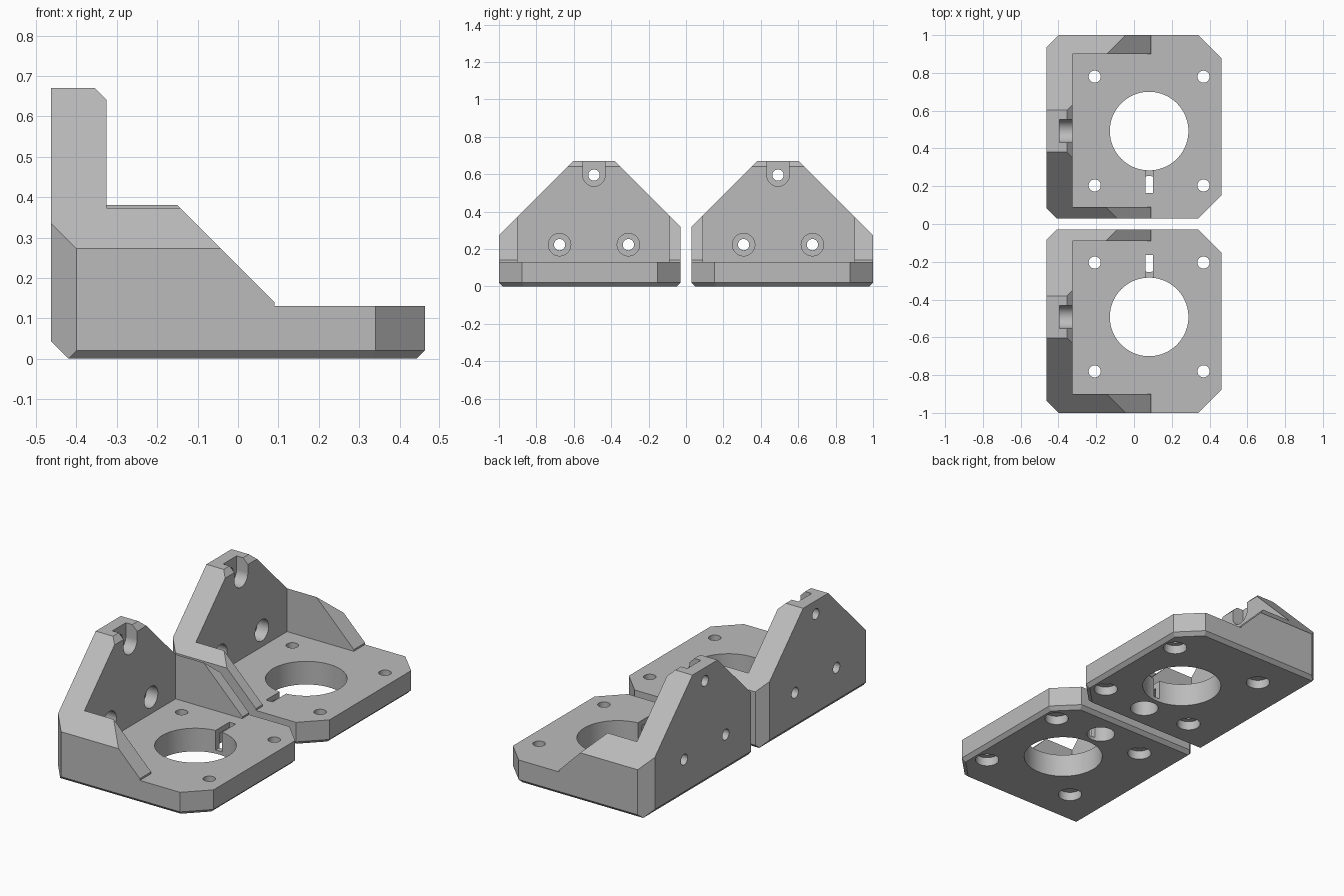
import bpy, bmesh, math
from mathutils import Vector

if "Cube" in bpy.data.objects:
    bpy.data.objects.remove(bpy.data.objects["Cube"], do_unlink=True)

grey = bpy.data.materials.new("plain grey")
grey.use_nodes = True
colour = (0.5, 0.5, 0.5, 1)
grey.diffuse_color = colour
grey.node_tree.nodes["Principled BSDF"].inputs["Base Color"].default_value = colour

X0, X1, Y0, Y1, TOP = -0.4625, 0.4625, 0.03, 1.0, 0.67
WALL, PLATE, MID, BORE = -0.325, 0.13, 0.492, 0.08


def add_object(name, bm):
    bmesh.ops.recalc_face_normals(bm, faces=bm.faces[:])
    mesh = bpy.data.meshes.new(name)
    bm.to_mesh(mesh)
    bm.free()
    ob = bpy.data.objects.new(name, mesh)
    bpy.context.collection.objects.link(ob)
    return ob


def prism(axis, points, lo, hi):
    """Extrude a 2D outline along an axis; the outline uses the other two axes in order."""
    bm = bmesh.new()

    def place(p, d):
        co = list(p)
        co.insert("xyz".index(axis), d)
        return bm.verts.new(co)

    face = bm.faces.new([place(p, lo) for p in points])
    ext = bmesh.ops.extrude_face_region(bm, geom=[face])
    shift = Vector([hi - lo if a == axis else 0 for a in "xyz"])
    bmesh.ops.translate(bm, vec=shift,
                        verts=[v for v in ext["geom"] if isinstance(v, bmesh.types.BMVert)])
    ob = add_object("cutter", bm)
    ob.hide_render = True
    return ob


def arc(cx, cy, r, start=0.0, sweep=2 * math.pi, n=48):
    count = n if sweep > 6 else n + 1
    return [(cx + r * math.cos(start + sweep * i / n),
             cy + r * math.sin(start + sweep * i / n)) for i in range(count)]


def rect(a0, a1, b0, b1):
    return [(a0, b0), (a1, b0), (a1, b1), (a0, b1)]


# Solid block, trimmed by planes (point, outward normal)
bm = bmesh.new()
bmesh.ops.create_cube(bm, size=1)
bmesh.ops.scale(bm, vec=(X1 - X0, Y1 - Y0, TOP), verts=bm.verts[:])
bmesh.ops.translate(bm, vec=(0, (Y0 + Y1) / 2, TOP / 2), verts=bm.verts[:])
R2 = math.sqrt(2)
trims = [
    ((0, 0.38, TOP), (0, -1, 1)), ((0, 0.603, TOP), (0, 1, 1)),        # roof slopes
    ((-0.40, Y1, 0), (-1, 1, 0)), ((-0.41, Y0, 0), (-1, -1, 0)),       # back corners
    ((0.34, Y1, 0), (1, 1, 0)), ((0.34, Y0, 0), (1, -1, 0)),           # free corners
    ((-0.42, 0, 0), (-1, 0, -1)), ((0.4425, 0, 0), (1, 0, -1)),        # bottom edges
    ((0, Y0 + 0.02, 0), (0, -1, -1)), ((0, Y1 - 0.02, 0), (0, 1, -1)),
    ((0.34, Y1, 0.02), (1, 1, -R2)), ((0.34, Y0, 0.02), (1, -1, -R2)),
]
for point, normal in trims:
    cut = bmesh.ops.bisect_plane(bm, geom=bm.verts[:] + bm.edges[:] + bm.faces[:],
                                 dist=1e-5, plane_co=point, plane_no=normal, clear_outer=True)
    edges = [e for e in cut["geom_cut"] if isinstance(e, bmesh.types.BMEdge)]
    bmesh.ops.edgeloop_fill(bm, edges=edges)
bracket = add_object("back_bracket", bm)

cutters = [
    # Space above the plate, gusset slope and top edge of the upright wall
    prism("y", [(WALL, 0.9), (WALL, 0.555), (0.09, 0.14), (0.09, PLATE), (0.6, PLATE), (0.6, 0.9)], -0.1, 1.1),
    prism("x", rect(0.09, 0.90, PLATE, 0.9), WALL, 0.6),
    prism("y", [(WALL + 0.1, 0.54), (WALL + 0.1, 0.9), (-0.585, 0.9)], -0.1, 1.1),
    # Motor bore, slot and round pocket underneath
    prism("z", arc(BORE, MID, 0.208, n=80), -0.1, 0.3),
    prism("z", rect(BORE - 0.02, BORE + 0.02, 0.163, 0.35), 0.02, 0.3),
    prism("z", arc(BORE, 0.18, 0.074), -0.1, 0.1),
    # Upper wall screw: open U pocket and through hole
    prism("x", arc(MID, 0.595, 0.06, math.pi, math.pi, 24) + [(MID + 0.06, 0.8), (MID - 0.06, 0.8)], -0.395, 0),
    prism("x", arc(MID, 0.595, 0.03), -0.6, 0),
]
# Lower wall screws, counterbored from inside
for side in (-1, 1):
    y = MID + side * 0.184
    cutters += [prism("x", arc(y, 0.223, 0.06), -0.395, 0),
                prism("x", arc(y, 0.223, 0.03), -0.6, 0)]
    # Plate screws, counterbored from below
    for sx in (-1, 1):
        centre = (BORE + sx * 0.288, MID + side * 0.288)
        cutters += [prism("z", arc(*centre, 0.032), -0.1, 0.3),
                    prism("z", arc(*centre, 0.062), -0.1, 0.05)]

for c in cutters:
    mod = bracket.modifiers.new("cut", "BOOLEAN")
    mod.operation, mod.solver, mod.object = "DIFFERENCE", "EXACT", c
bpy.context.view_layer.update()
graph = bpy.context.evaluated_depsgraph_get()
mesh = bpy.data.meshes.new_from_object(bracket.evaluated_get(graph))
bracket.modifiers.clear()
bracket.data = mesh
for c in cutters:
    bpy.data.objects.remove(c, do_unlink=True)
mesh.materials.clear()
mesh.materials.append(grey)

# Mirrored twin at the front
bm = bmesh.new()
bm.from_mesh(mesh)
bmesh.ops.scale(bm, vec=(1, -1, 1), verts=bm.verts[:])
twin = add_object("front_bracket", bm)
twin.data.materials.append(grey)

for ob in (bracket, twin):
    bpy.ops.object.select_all(action="DESELECT")
    ob.select_set(True)
    bpy.context.view_layer.objects.active = ob
    bpy.ops.object.shade_smooth_by_angle(angle=math.radians(25))
